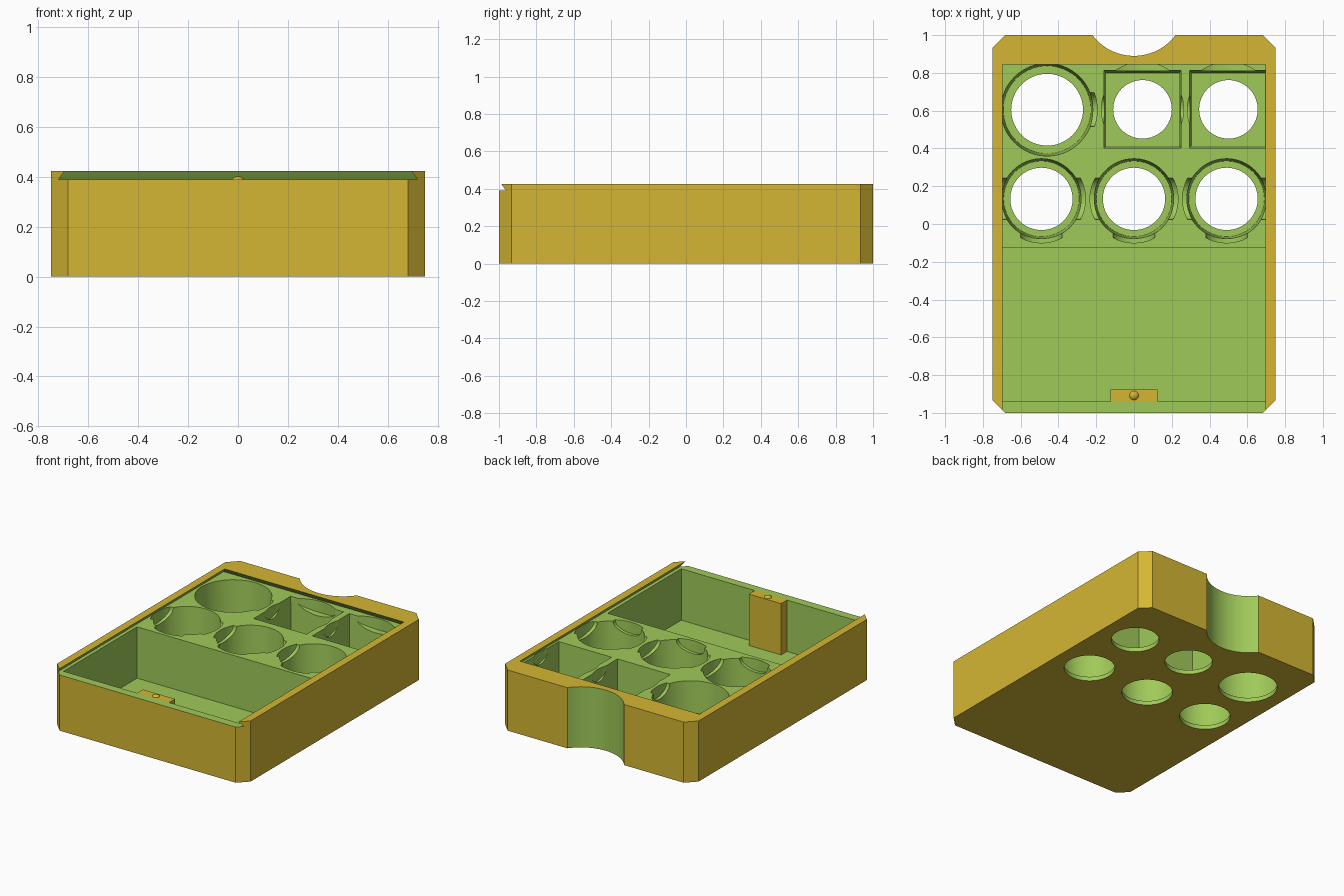
import bpy, bmesh, math

if "Cube" in bpy.data.objects:
    bpy.data.objects.remove(bpy.data.objects["Cube"])


def material(name, rgb):
    m = bpy.data.materials.new(name)
    m.diffuse_color = (*rgb, 1)
    m.use_nodes = True
    m.node_tree.nodes["Principled BSDF"].inputs["Base Color"].default_value = m.diffuse_color
    return m


YELLOW = material("mustard yellow", (0.66, 0.47, 0.033))
GREEN = material("leaf green", (0.35, 0.59, 0.10))


def loft(name, rings, mat):
    """Closed solid skinned through rings of equal point count."""
    bm = bmesh.new()
    vs = [[bm.verts.new(p) for p in r] for r in rings]
    n = len(vs[0])
    for a, b in zip(vs, vs[1:]):
        for i in range(n):
            j = (i + 1) % n
            bm.faces.new((a[i], a[j], b[j], b[i]))
    bm.faces.new(vs[0][::-1])
    bm.faces.new(vs[-1])
    bmesh.ops.recalc_face_normals(bm, faces=bm.faces)
    me = bpy.data.meshes.new(name)
    bm.to_mesh(me)
    bm.free()
    me.materials.append(mat)
    ob = bpy.data.objects.new(name, me)
    bpy.context.collection.objects.link(ob)
    return ob


def rect(x0, x1, y0, y1, z):
    return [(x0, y0, z), (x1, y0, z), (x1, y1, z), (x0, y1, z)]


def circle(x, y, r, z, n=64):
    return [(x + r * math.cos(2 * math.pi * i / n),
             y + r * math.sin(2 * math.pi * i / n), z) for i in range(n)]


LEDGE, TOP, FLOOR = 0.39, 0.425, 0.03
CUT = LEDGE + 0.003   # pocket cutters end just above the ledge

# Outer block with chamfered corners
X, Y, C = 0.75, 1.0, 0.068
outline = [(X - C, -Y), (X, -Y + C), (X, Y - C), (X - C, Y),
           (-X + C, Y), (-X, Y - C), (-X, -Y + C), (-X + C, -Y)]
body = loft("tray_body", [[(x, y, z) for x, y in outline] for z in (0, TOP)], YELLOW)

cutters = []


def cut(rings):
    cutters.append(loft("cutter", rings, GREEN))


def scallop(cx, cy, direction, reach, half, depth):
    """Shallow curved finger relief from a pocket centre towards a side."""
    dx, dy = direction
    rings = []
    for i in range(17):
        t = half * math.sin(math.pi / 2 * 0.97 * (i - 8) / 8)
        far = math.sqrt(reach ** 2 - t ** 2)
        low = LEDGE - depth * math.sqrt(1 - (t / half) ** 2)
        rings.append([(cx + dx * s - dy * t, cy + dy * s + dx * t, z)
                      for s, z in ((0, low), (far, low), (far, CUT), (0, CUT))])
    cut(rings)


# Dovetail lid channel, open at the front
cut([rect(-0.72, 0.72, -1.1, 0.87, LEDGE), rect(-0.67, 0.67, -1.1, 0.82, 0.46)])
# Large front compartment
cut([rect(-0.695, 0.695, -0.94, -0.125, z) for z in (FLOOR, CUT)])
# Thumb notch in the back wall
cut([circle(0, 1.165, 0.275, z, 96) for z in (-0.1, 0.6)])

LEFT, RIGHT, BACK, FRONT = (-1, 0), (1, 0), (0, 1), (0, -1)

# Round pockets: centre x, y, pocket radius, through-hole radius
for x, y, r, h in ((-0.46, 0.605, 0.245, 0.19), (-0.49, 0.133, 0.213, 0.165),
                   (0, 0.133, 0.213, 0.165), (0.49, 0.133, 0.213, 0.165)):
    cut([circle(x, y, r - 0.013, FLOOR), circle(x, y, r, CUT)])
    cut([circle(x, y, h, z) for z in (-0.1, 0.1)])
    if r > 0.23:
        scallop(x, y, RIGHT, 0.265, 0.09, 0.08)
    else:
        for d in (LEFT, RIGHT, FRONT):
            scallop(x, y, d, 0.233, 0.11, 0.08)

# Square pockets
for x in (0.045, 0.5):
    y = 0.607
    cut([rect(x - s, x + s, y - s, y + s, z) for s, z in ((0.193, FLOOR), (0.205, CUT))])
    cut([circle(x, y, 0.155, z) for z in (-0.1, 0.1)])
    for d in (LEFT, RIGHT):
        scallop(x, y, d, 0.218, 0.085, 0.08)
    scallop(x, y, BACK, 0.25, 0.165, 0.08)

# Carve everything out of the block
bpy.context.view_layer.objects.active = body
body.select_set(True)
body.data.materials.append(GREEN)
for c in cutters:
    mod = body.modifiers.new("carve", "BOOLEAN")
    mod.operation, mod.solver, mod.object = "DIFFERENCE", "EXACT", c
    mod.material_mode = "TRANSFER"
    bpy.ops.object.modifier_apply(modifier=mod.name)
for c in cutters:
    bpy.data.objects.remove(c)
bpy.ops.object.shade_smooth_by_angle(angle=math.radians(30))

# Latch post against the front wall
loft("latch_post", [rect(-0.125, 0.125, -0.942, -0.875, z) for z in (FLOOR - 0.005, LEDGE)], YELLOW)

# Round click bump on the post
bpy.ops.mesh.primitive_uv_sphere_add(segments=24, ring_count=12, radius=0.029,
                                     location=(0, -0.908, 0.374))
bump = bpy.context.object
bump.name = "latch_bump"
bump.data.materials.append(YELLOW)
bpy.ops.object.shade_smooth_by_angle(angle=math.radians(30))
